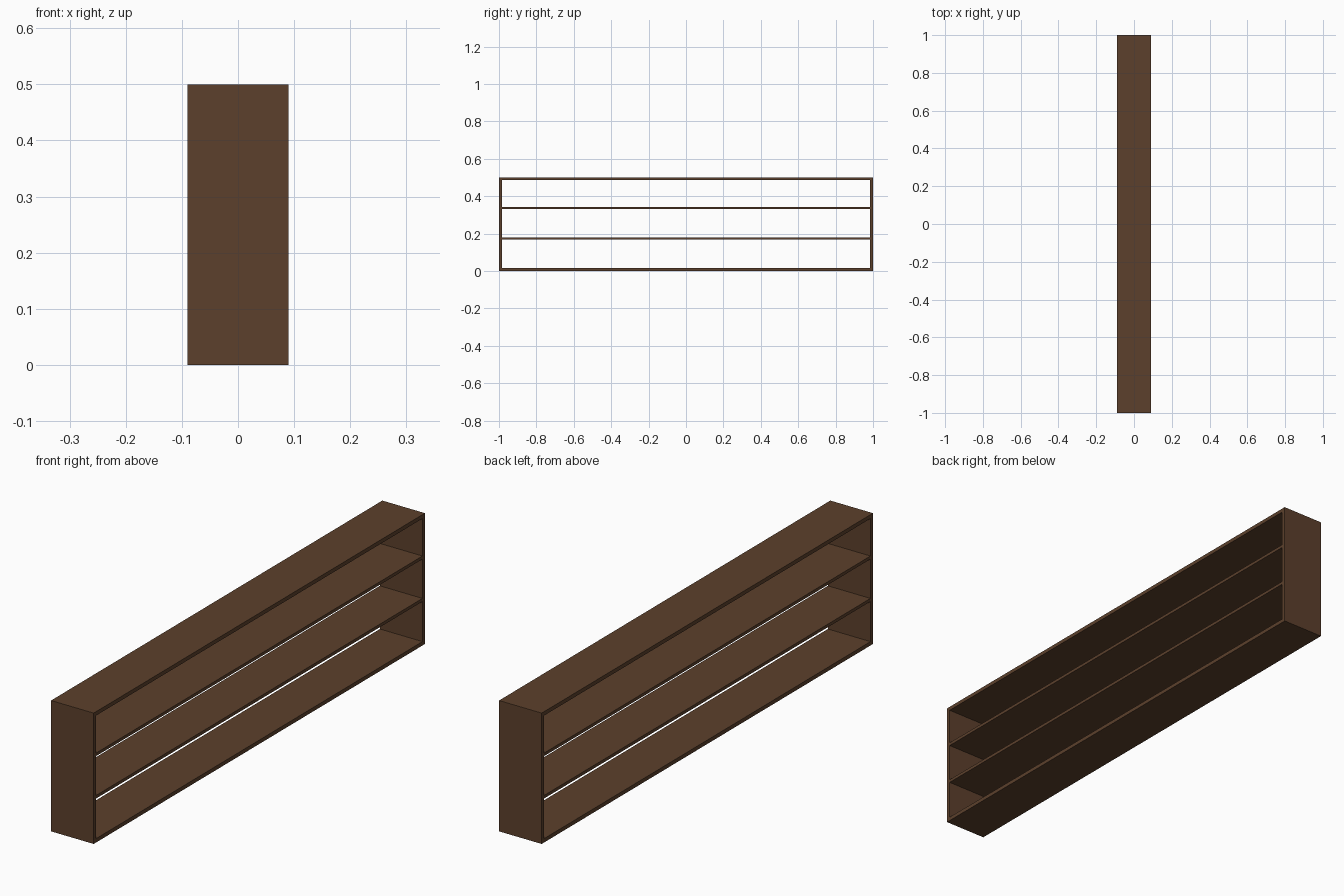
import bpy

if "Cube" in bpy.data.objects:
    bpy.data.objects.remove(bpy.data.objects["Cube"])

# Single dark wood colour
wood = bpy.data.materials.new("dark_wood")
wood.diffuse_color = (0.107, 0.051, 0.025, 1.0)
wood.use_nodes = True
wood.node_tree.nodes["Principled BSDF"].inputs["Base Color"].default_value = wood.diffuse_color

DEPTH, LENGTH, HEIGHT = 0.18, 2.0, 0.5
BOARD, SHELF = 0.015, 0.012


def board(name, size, centre):
    bpy.ops.mesh.primitive_cube_add(size=1, location=centre)
    ob = bpy.context.object
    ob.name = name
    ob.scale = size
    bpy.ops.object.transform_apply(location=False, rotation=False, scale=True)
    ob.data.materials.append(wood)
    return ob


# Top and bottom boards
board("bottom_board", (DEPTH, LENGTH, BOARD), (0, 0, BOARD / 2))
board("top_board", (DEPTH, LENGTH, BOARD), (0, 0, HEIGHT - BOARD / 2))

# End panels between top and bottom boards
for name, side in (("front_end_panel", -1), ("back_end_panel", 1)):
    board(name, (DEPTH, BOARD, HEIGHT - 2 * BOARD),
          (0, side * (LENGTH - BOARD) / 2, HEIGHT / 2))

# Inner shelves, open on both long sides
for name, z in (("lower_shelf", 0.174), ("upper_shelf", 0.336)):
    board(name, (DEPTH, LENGTH - 2 * BOARD, SHELF), (0, 0, z))
